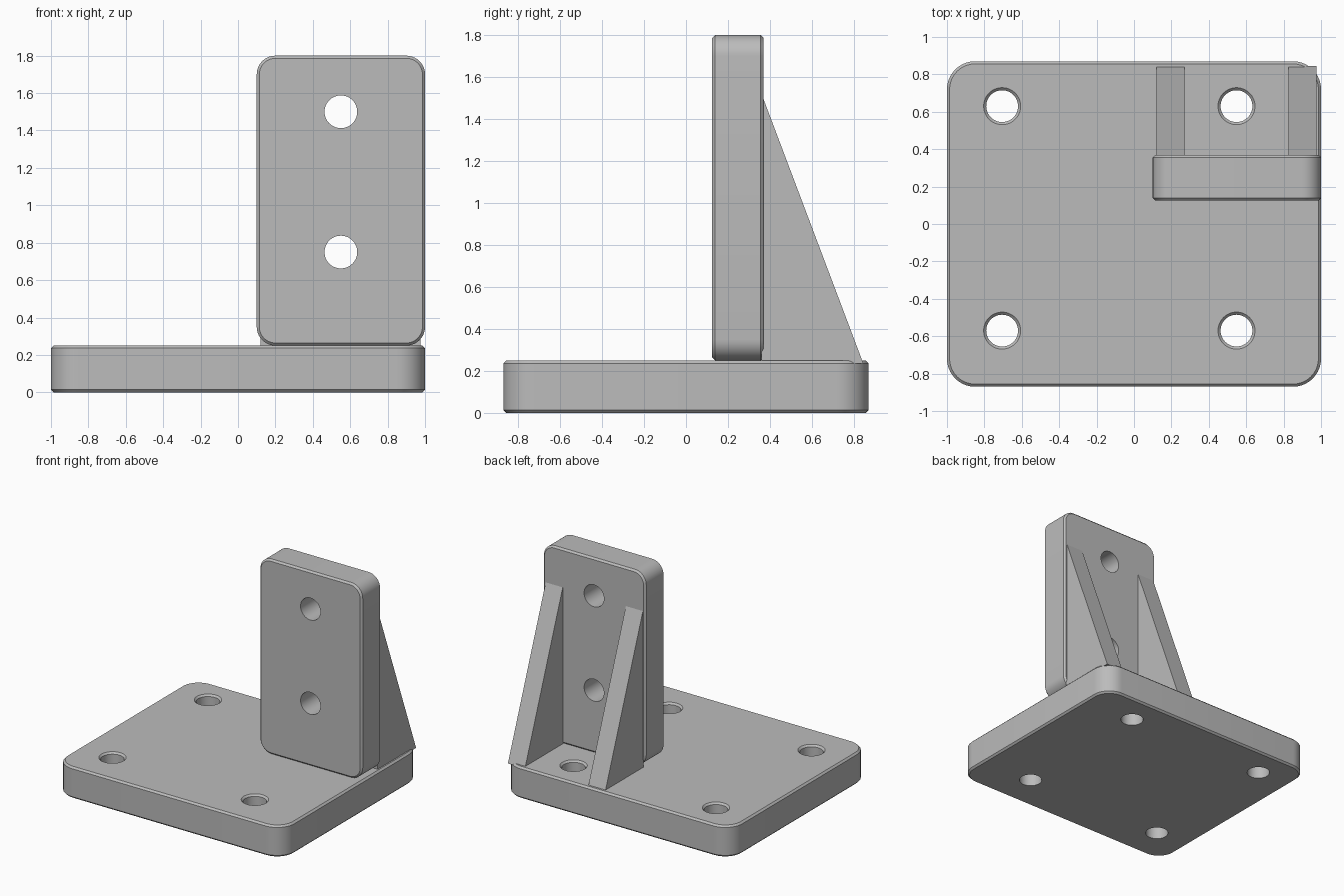
import bpy, bmesh
from math import cos, sin, pi, radians
from mathutils import Matrix, Vector

cube = bpy.data.objects.get("Cube")
if cube:
    bpy.data.objects.remove(cube, do_unlink=True)

grey = bpy.data.materials.new("plain grey")
grey.use_nodes = True
COLOUR = (0.5, 0.5, 0.5, 1)
grey.diffuse_color = COLOUR
grey.node_tree.nodes["Principled BSDF"].inputs["Base Color"].default_value = COLOUR


def loft(name, rings):
    """Closed solid through matching rings of points, capped at both ends."""
    bm = bmesh.new()
    loops = [[bm.verts.new(p) for p in ring] for ring in rings]
    n = len(loops[0])
    for a, b in zip(loops, loops[1:]):
        for i in range(n):
            j = (i + 1) % n
            bm.faces.new((a[i], a[j], b[j], b[i]))
    bm.faces.new(loops[0][::-1])
    bm.faces.new(loops[-1])
    bmesh.ops.recalc_face_normals(bm, faces=bm.faces)
    mesh = bpy.data.meshes.new(name)
    bm.to_mesh(mesh)
    bm.free()
    mesh.materials.append(grey)
    ob = bpy.data.objects.new(name, mesh)
    bpy.context.collection.objects.link(ob)
    return ob


def rounded_ring(hx, hy, r, z, steps=10):
    """Rounded rectangle outline at height z."""
    pts = []
    for k, (sx, sy) in enumerate([(1, 1), (-1, 1), (-1, -1), (1, -1)]):
        for i in range(steps + 1):
            a = (k + i / steps) * pi / 2
            pts.append(Vector((sx * (hx - r) + r * cos(a), sy * (hy - r) + r * sin(a), z)))
    return pts


def slab(name, hx, hy, depth, r, c):
    """Rounded plate with chamfered rims."""
    levels = [(c, 0), (0, c), (0, depth - c), (c, depth)]
    return loft(name, [rounded_ring(hx - d, hy - d, r - d, z) for d, z in levels])


def lathe(name, profile, n=48):
    return loft(name, [[(r * cos(2 * pi * i / n), r * sin(2 * pi * i / n), z)
                        for i in range(n)] for r, z in profile])


def select(ob):
    bpy.ops.object.select_all(action="DESELECT")
    ob.select_set(True)
    bpy.context.view_layer.objects.active = ob


def drill(ob, profile, centres):
    """Cut a turned hole profile at each centre."""
    for x, y in centres:
        cutter = lathe("hole_cutter", profile)
        cutter.hide_render = True
        cutter.data.transform(Matrix.Translation((x, y, 0)))
        mod = ob.modifiers.new("hole", "BOOLEAN")
        mod.operation, mod.solver, mod.object = "DIFFERENCE", "EXACT", cutter
        select(ob)
        bpy.ops.object.modifier_apply(modifier=mod.name)
        bpy.data.objects.remove(cutter, do_unlink=True)


def smooth(ob):
    select(ob)
    bpy.ops.object.shade_smooth_by_angle(angle=radians(25))


# Base plate with four countersunk bolt holes
R, C, BASE_H = 0.085, 0.014, 0.25
base = slab("base_plate", 1, 0.87, BASE_H, 0.15, C)
drill(base, [(R, -0.1), (R, BASE_H - C), (R + C, BASE_H), (R + C, 0.4)],
      [(x, y) for x in (-0.705, 0.548) for y in (-0.57, 0.63)])
smooth(base)

# Upright plate, drilled flat and then stood on the base
THICK, HALF_H = 0.245, 0.775
upright = slab("upright_plate", 0.45, HALF_H, THICK, 0.1, C)
drill(upright, [(0.0875, -0.1), (0.0875, 0.4)], [(0, -0.275), (0, 0.475)])
upright.data.transform(Matrix.Translation((0.55, 0.37, BASE_H + HALF_H))
                       @ Matrix.Rotation(pi / 2, 4, "X"))
smooth(upright)

# Triangular gusset ribs behind the upright
for name, x0, x1 in (("right_rib", 0.12, 0.27), ("left_rib", 0.825, 0.975)):
    side = [(0.36, 1.52), (0.36, 0.235), (0.845, 0.235)]
    loft(name, [[(x, y, z) for y, z in side] for x in (x0, x1)])
